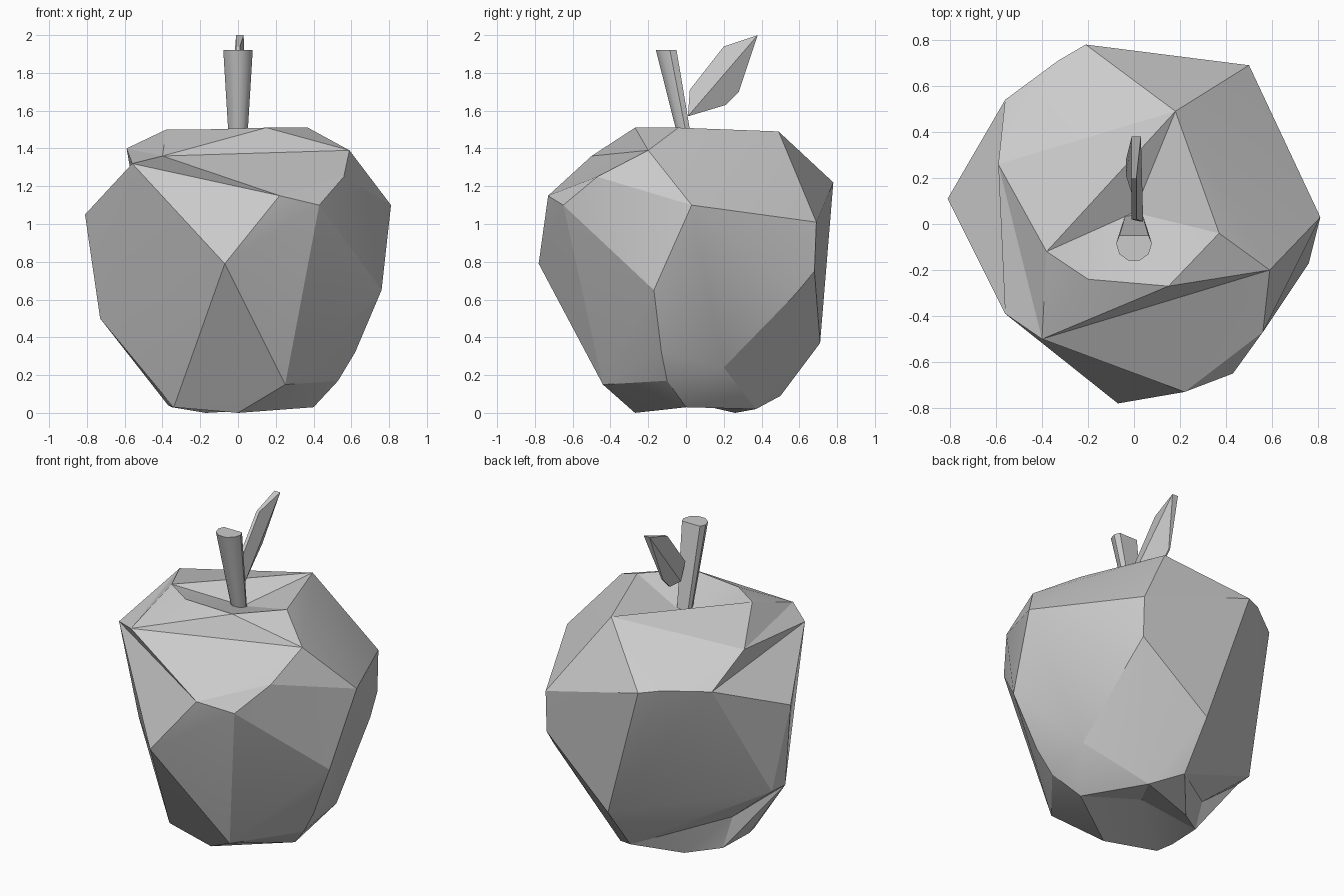
import bpy, bmesh, math
from mathutils import Vector

old = bpy.data.objects.get("Cube")
if old:
    bpy.data.objects.remove(old, do_unlink=True)

grey = bpy.data.materials.new("plain_grey")
grey.use_nodes = True
tone = (0.6, 0.6, 0.6, 1)
grey.diffuse_color = tone
grey.node_tree.nodes["Principled BSDF"].inputs["Base Color"].default_value = tone


def finish(name, bm, angle):
    """Turn a bmesh into a shaded object."""
    bmesh.ops.recalc_face_normals(bm, faces=bm.faces[:])
    mesh = bpy.data.meshes.new(name)
    bm.to_mesh(mesh)
    bm.free()
    mesh.materials.append(grey)
    obj = bpy.data.objects.new(name, mesh)
    bpy.context.collection.objects.link(obj)
    bpy.ops.object.select_all(action='DESELECT')
    obj.select_set(True)
    bpy.context.view_layer.objects.active = obj
    bpy.ops.object.shade_smooth_by_angle(angle=math.radians(angle))


def faces_within(bm, corners):
    return [f for f in bm.faces if all(v in corners for v in f.verts)]


def sink(bm, rim, centre):
    """Replace the patch spanned by the rim with a shallow hollow."""
    cap = faces_within(bm, rim)
    inside = set(cap)
    border = [e for e in bm.edges if sum(f in inside for f in e.link_faces) == 1]
    bmesh.ops.delete(bm, geom=cap, context='FACES_ONLY')
    low = bm.verts.new(centre)
    for e in border:
        bm.faces.new((*e.verts, low))
    loose = [e for e in bm.edges if not e.link_faces]
    bmesh.ops.delete(bm, geom=loose, context='EDGES')


def refold(bm, triangles):
    """Fold a patch of the hull inward along other diagonals."""
    corners = {v for tri in triangles for v in tri}
    patch = faces_within(bm, corners)
    if len(patch) == len(triangles):
        bmesh.ops.delete(bm, geom=patch, context='FACES_ONLY')
        for tri in triangles:
            bm.faces.new(tri)
        loose = [e for e in bm.edges if not e.link_faces]
        bmesh.ops.delete(bm, geom=loose, context='EDGES')


# Fruit: faceted hull through a few hand-placed corners
top_rim = [(.18, .49, 1.49), (.37, -.04, 1.51), (.15, -.27, 1.51),
           (-.2, -.24, 1.5), (-.38, -.12, 1.5)]
shoulder = [(.22, -.73, 1.15), (.43, -.65, 1.1), (.56, -.47, 1.25),
            (.59, -.2, 1.39), (-.4, -.5, 1.36), (-.56, -.39, 1.32),
            (-.59, .26, 1.4), (-.56, .54, 1.23), (-.33, .71, 1.24),
            (-.21, .78, 1.22)]
belly = [(-.07, -.78, .79), (-.81, .11, 1.05), (.81, .03, 1.1),
         (.76, -.17, .65), (.5, .69, 1.01), (.5, .68, .75),
         (.52, .58, .63)]
underside = [(.62, -.13, .32), (.53, -.1, .17), (.25, -.44, .15),
             (.05, .71, .37), (.55, .2, .24)]
bottom_rim = [(.4, 0, .03), (0, -.27, 0), (-.34, -.2, .03),
              (-.37, -.1, .04), (-.35, .13, .03), (-.17, .26, 0),
              (.2, .37, .02)]
heel = [(-.73, .05, .5), (-.72, .17, .5), (-.46, .02, .17), (.04, .5, .09)]

bm = bmesh.new()
rings = [[bm.verts.new(p) for p in ring]
         for ring in (top_rim, shoulder, belly, underside, bottom_rim, heel)]
bmesh.ops.convex_hull(bm, input=bm.verts[:])
crest, west = rings[0][2], rings[0][4]
dip, chin, cheek, brow, ledge, lip, ridge, back = rings[1][:8]
nose, side = rings[2][:2]
refold(bm, [(crest, brow, ledge), (ledge, brow, dip),
            (dip, brow, cheek), (dip, cheek, chin)])
refold(bm, [(lip, ledge, dip), (lip, dip, nose)])
refold(bm, [(back, lip, ridge), (back, side, lip)])
refold(bm, [(west, ridge, ledge), (ridge, lip, ledge)])
sink(bm, rings[0], (0, .05, 1.4))
sink(bm, rings[5] + rings[4][4:6], (-.41, .12, .24))
sink(bm, rings[4], (.03, .1, .1))
bmesh.ops.delete(bm, geom=[v for v in bm.verts if not v.link_faces], context='VERTS')
finish("fruit_body", bm, 17)

# Stem: flared, leaning, with a flattened back
bm = bmesh.new()
sides = 10


def stem_ring(centre, radius):
    ring = []
    for i in range(sides):
        a = math.tau * i / sides
        y = min(radius * math.sin(a), radius * .45)
        ring.append(bm.verts.new(Vector(centre) + Vector((radius * math.cos(a), y, 0))))
    return ring


low = stem_ring((0, .02, 1.38), .045)
high = stem_ring((0, -.085, 1.92), .078)
for i in range(sides):
    j = (i + 1) % sides
    bm.faces.new((low[i], low[j], high[j], high[i]))
bm.faces.new(high)
bm.faces.new(low)
finish("stem", bm, 40)

# Leaf: slim blade folded along its midrib
bm = bmesh.new()
root, tip = (.01, 1.57), (.38, 2)
upper = [(.02, 1.71), (.2, 1.94)]
lower = [(.28, 1.7), (.21, 1.63)]
sheets = []
for root_x, tip_x, up_x, down_x in ((.04, .03, .01, -.025), (.03, -.01, -.01, -.035)):
    rib = [bm.verts.new((root_x, *root)), bm.verts.new((tip_x, *tip))]
    up = [bm.verts.new((up_x, *p)) for p in upper]
    down = [bm.verts.new((down_x, *p)) for p in lower]
    bm.faces.new((rib[0], *up, rib[1]))
    bm.faces.new((rib[1], *down, rib[0]))
    sheets.append([rib[0], *up, rib[1], *down])
a, b = sheets
for i in range(len(a)):
    j = (i + 1) % len(a)
    bm.faces.new((a[i], a[j], b[j], b[i]))
finish("leaf", bm, 10)
